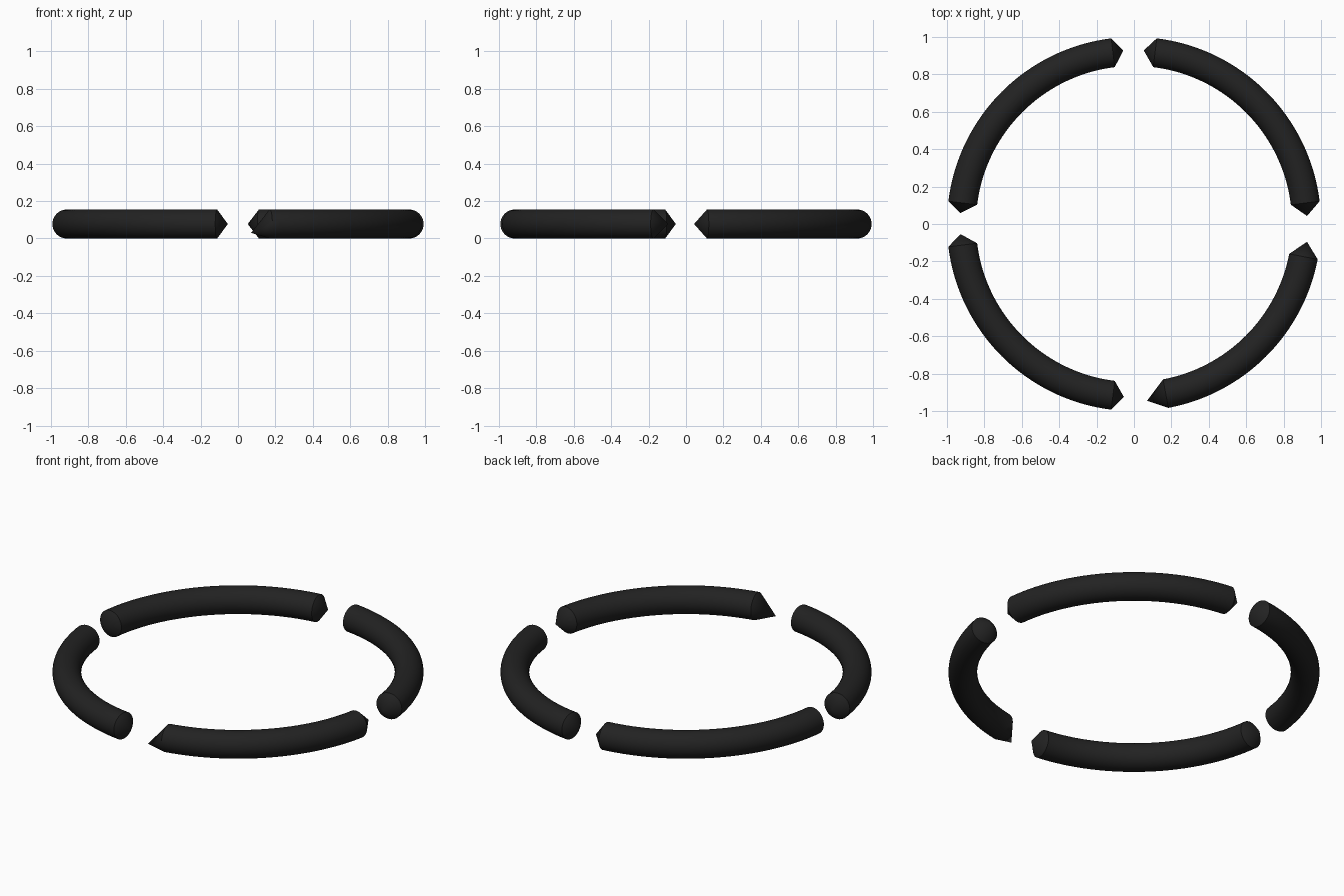
import bpy, bmesh, math
from mathutils import Vector

if "Cube" in bpy.data.objects:
    bpy.data.objects.remove(bpy.data.objects["Cube"])

R, r = 0.9225, 0.0775      # ring radius, tube radius
STEPS, SIDES = 32, 32

black = bpy.data.materials.new("soft black")
black.diffuse_color = (0.016, 0.016, 0.016, 1)
black.use_nodes = True
black.node_tree.nodes["Principled BSDF"].inputs["Base Color"].default_value = black.diffuse_color


def arc(name, a0, a1, tip0, tip1):
    """Curved tube from angle a0 to a1 (degrees) with a cone on each end."""
    bm = bmesh.new()
    rings = []
    for i in range(STEPS + 1):
        a = math.radians(a0 + (a1 - a0) * i / STEPS)
        out = Vector((math.cos(a), math.sin(a), 0))
        ring = []
        for j in range(SIDES):
            t = 2 * math.pi * j / SIDES
            ring.append(bm.verts.new(out * (R + r * math.cos(t))
                                     + Vector((0, 0, r + r * math.sin(t)))))
        rings.append(ring)
    for p, q in zip(rings, rings[1:]):
        for j in range(SIDES):
            k = (j + 1) % SIDES
            bm.faces.new((p[j], p[k], q[k], q[j]))
    # pointed ends
    for ring, tip in ((rings[0], tip0), (rings[-1], tip1)):
        v = bm.verts.new(tip)
        for j in range(SIDES):
            bm.faces.new((ring[j], ring[(j + 1) % SIDES], v))
    bmesh.ops.recalc_face_normals(bm, faces=bm.faces)
    me = bpy.data.meshes.new(name)
    bm.to_mesh(me)
    bm.free()
    me.materials.append(black)
    ob = bpy.data.objects.new(name, me)
    bpy.context.collection.objects.link(ob)
    bpy.ops.object.select_all(action='DESELECT')
    ob.select_set(True)
    bpy.context.view_layer.objects.active = ob
    bpy.ops.object.shade_smooth_by_angle(angle=math.radians(30))


# Four ring segments; the front right one is shorter with a skewed tip
arc("back_right_arc", 7, 83, (0.925, 0.043, r), (0.052, 0.928, r))
arc("back_left_arc", 97, 173, (-0.057, 0.928, r), (-0.928, 0.058, r))
arc("front_left_arc", 187, 263, (-0.928, -0.054, r), (-0.054, -0.925, r))
arc("front_right_arc", 280.6, 349.1, (0.07, -0.945, 0.03), (0.925, -0.095, r))
